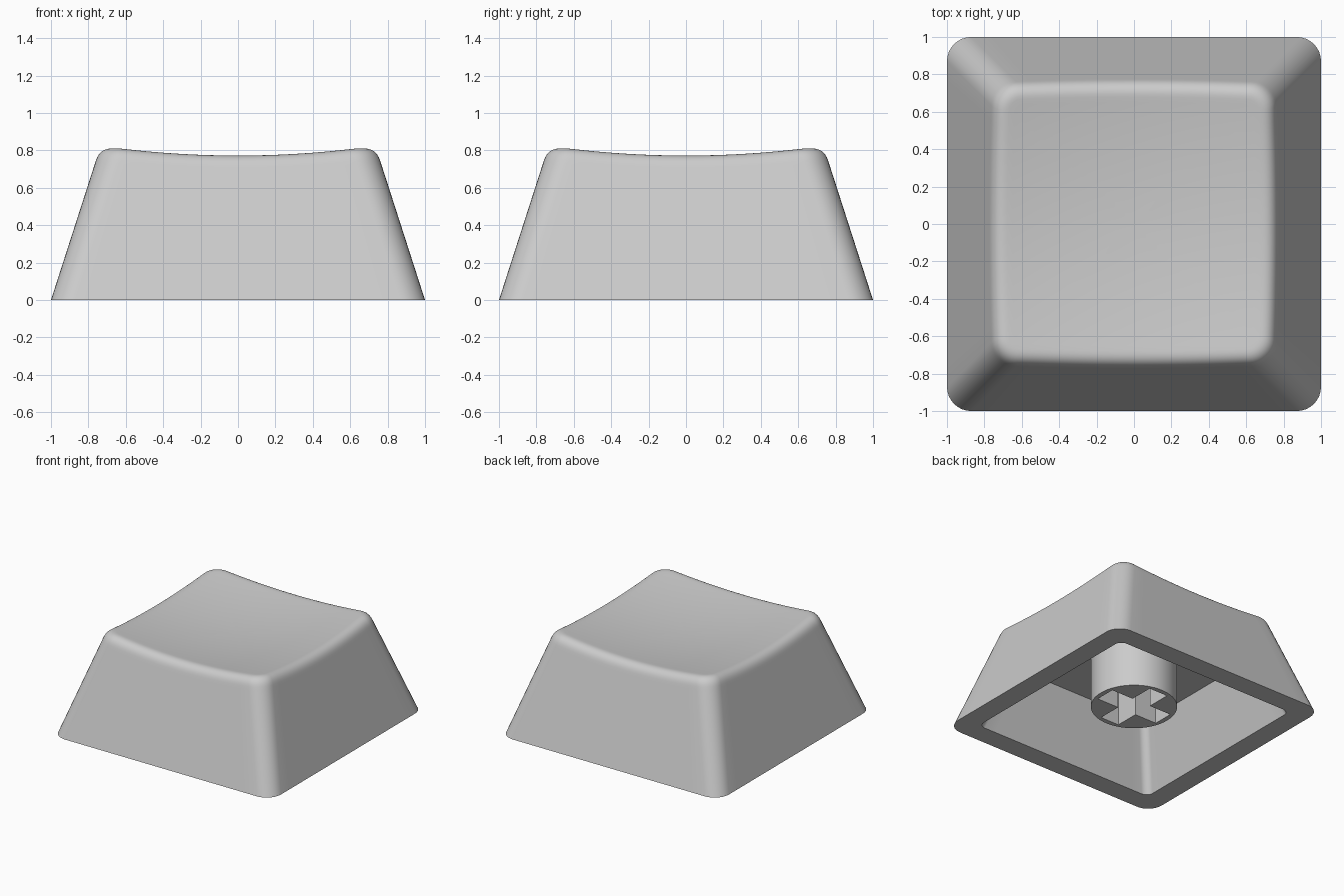
import bpy, bmesh, math
from mathutils import Vector

if "Cube" in bpy.data.objects:
    bpy.data.objects.remove(bpy.data.objects["Cube"])

CORNER, SIDE = 8, 16          # segments per corner arc and per straight side
TAPER = 0.322                 # inward lean of the walls per unit of height

grey = bpy.data.materials.new("light_grey_plastic")
grey.diffuse_color = (0.6, 0.6, 0.6, 1)
grey.use_nodes = True
grey.node_tree.nodes["Principled BSDF"].inputs["Base Color"].default_value = grey.diffuse_color


def outline(half, radius):
    """Rounded square as a list of 2D points, counter-clockwise."""
    pts, c = [], half - radius
    for q in range(4):
        rot = q * math.pi / 2
        cs, sn = round(math.cos(rot)), round(math.sin(rot))
        local = [(c + radius * math.cos(a), c + radius * math.sin(a))
                 for a in (math.pi / 2 * i / CORNER for i in range(CORNER + 1))]
        local += [(c - 2 * c * i / SIDE, half) for i in range(1, SIDE)]
        pts += [(x * cs - y * sn, x * sn + y * cs) for x, y in local]
    return pts


def dish(x, y):
    """Height of the scooped top."""
    return 0.725 + 0.1 * (x * x + y * y)


def wall(i, z):
    x, y = outline(1 - TAPER * z, 0.13)[i]
    return Vector((x, y, z))


def finish(bm, name):
    bmesh.ops.recalc_face_normals(bm, faces=bm.faces)
    mesh = bpy.data.meshes.new(name)
    bm.to_mesh(mesh)
    bm.free()
    mesh.materials.append(grey)
    obj = bpy.data.objects.new(name, mesh)
    bpy.context.collection.objects.link(obj)
    bpy.ops.object.select_all(action='DESELECT')
    obj.select_set(True)
    bpy.context.view_layer.objects.active = obj
    bpy.ops.object.shade_smooth_by_angle(angle=math.radians(35))
    return obj


# Cap shell: cavity, bottom rim, sloped walls, rounded top edge, dished top
count = 4 * (CORNER + SIDE)
columns = []
for i in range(count):
    z = 0.8
    for _ in range(8):                      # where the wall meets the dish
        p = wall(i, z)
        z = dish(p.x, p.y)
    edge = wall(i, z)
    low = wall(i, z - 0.07)
    x, y = outline(1 - TAPER * z - 0.07, 0.06)[i]
    top = Vector((x, y, dish(x, y)))
    cx, cy = outline(0.665, 0.06)[i]
    rx, ry = outline(0.83, 0.06)[i]
    col = [Vector((cx, cy, 0.51)), Vector((rx, ry, 0)), wall(i, 0), wall(i, z - 0.09)]
    for k in range(9):                      # rounded top edge
        t = k / 8
        col.append(low * (1 - t) ** 2 + edge * 2 * t * (1 - t) + top * t * t)
    for s in (0.96, 0.87, 0.75, 0.6, 0.45, 0.3, 0.15):
        col.append(Vector((x * s, y * s, dish(x * s, y * s))))
    columns.append(col)

bm = bmesh.new()
grid = [[bm.verts.new(p) for p in col] for col in columns]
center = bm.verts.new((0, 0, dish(0, 0)))
for a, b in zip(grid, grid[1:] + grid[:1]):
    for k in range(len(a) - 1):
        bm.faces.new((a[k], b[k], b[k + 1], a[k + 1]))
    bm.faces.new((a[-1], b[-1], center))
bm.faces.new([col[0] for col in grid])      # cavity ceiling
finish(bm, "cap_shell")

# Stem: round post with a cross-shaped socket
BOTTOM, CEILING, RADIUS = 0.105, 0.51, 0.325
ARM, WIDTH = 0.285, 0.085
circle = [(RADIUS * math.cos(2 * math.pi * i / 64), RADIUS * math.sin(2 * math.pi * i / 64))
          for i in range(64)]
cross = []
for q in range(4):
    cs, sn = [(1, 0), (0, 1), (-1, 0), (0, -1)][q]
    for x, y in ((ARM, -WIDTH), (ARM, WIDTH), (WIDTH, WIDTH)):
        cross.append((x * cs - y * sn, x * sn + y * cs))

bm = bmesh.new()
rim_edges = []
for loop in (circle, cross):
    lo = [bm.verts.new((x, y, BOTTOM)) for x, y in loop]
    hi = [bm.verts.new((x, y, CEILING)) for x, y in loop]
    n = len(loop)
    for i in range(n):
        j = (i + 1) % n
        quad = (lo[i], lo[j], hi[j], hi[i])
        bm.faces.new(quad if loop is circle else quad[::-1])
        rim_edges.append(bm.edges.get((lo[i], lo[j])))
bmesh.ops.triangle_fill(bm, edges=rim_edges, use_beauty=True, normal=(0, 0, -1))
finish(bm, "stem")
